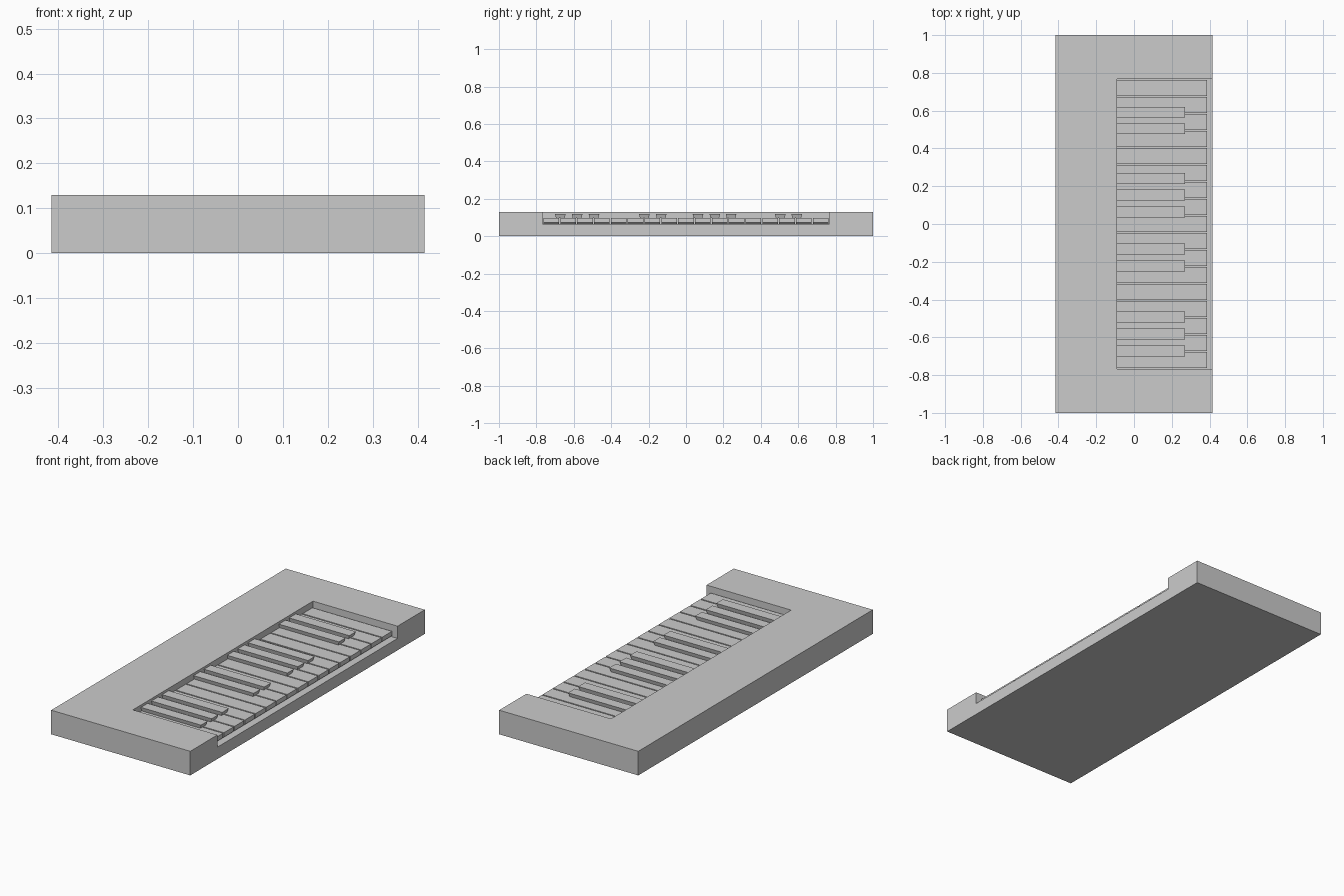
import bpy, bmesh

if "Cube" in bpy.data.objects:
    bpy.data.objects.remove(bpy.data.objects["Cube"])


def make_object(name, bm):
    bmesh.ops.recalc_face_normals(bm, faces=bm.faces[:])
    mesh = bpy.data.meshes.new(name)
    bm.to_mesh(mesh)
    bm.free()
    ob = bpy.data.objects.new(name, mesh)
    bpy.context.collection.objects.link(ob)
    return ob


def prism(name, profile, yc, top_w, low_w, z_split):
    """Side profile (x, z) swept along y; points below z_split use low_w."""
    bm = bmesh.new()
    sides = []
    for s in (-0.5, 0.5):
        sides.append([bm.verts.new((x, yc + s * (low_w if z < z_split else top_w), z))
                      for x, z in profile])
    a, b = sides
    bm.faces.new(a)
    bm.faces.new(b)
    n = len(profile)
    for i in range(n):
        j = (i + 1) % n
        bm.faces.new((a[i], a[j], b[j], b[i]))
    return make_object(name, bm)


def box_profile(x0, x1, z0, z1):
    return [(x0, z0), (x1, z0), (x1, z1), (x0, z1)]


# Case with a key bed open at the +x side
case = prism("case", box_profile(-0.415, 0.415, 0, 0.13), 0, 2, 2, -1)
cutter = prism("key_bed_cutter", box_profile(-0.09, 0.5, 0.064, 0.2), 0, 1.536, 1.536, -1)
cutter.hide_render = True
cutter.hide_viewport = True
cut = case.modifiers.new("key_bed", 'BOOLEAN')
cut.operation = 'DIFFERENCE'
cut.solver = 'EXACT'
cut.object = cutter

# White keys with an undercut lower front
white = [(-0.089, 0.064), (0.375, 0.064), (0.386, 0.073), (0.386, 0.097), (-0.089, 0.097)]
for i in range(17):
    prism("white_key_%02d" % (i + 1), white, (i - 8) * 0.09, 0.083, 0.083, -1)

# Black keys, slightly narrower at the base
black = [(-0.089, 0.096), (0.262, 0.096), (0.27, 0.118), (-0.089, 0.118)]
centres = [-0.672, -0.582, -0.492, -0.223, -0.133, 0.064, 0.154, 0.241, 0.504, 0.592]
for i, y in enumerate(centres):
    prism("black_key_%02d" % (i + 1), black, y, 0.057, 0.046, 0.1)
